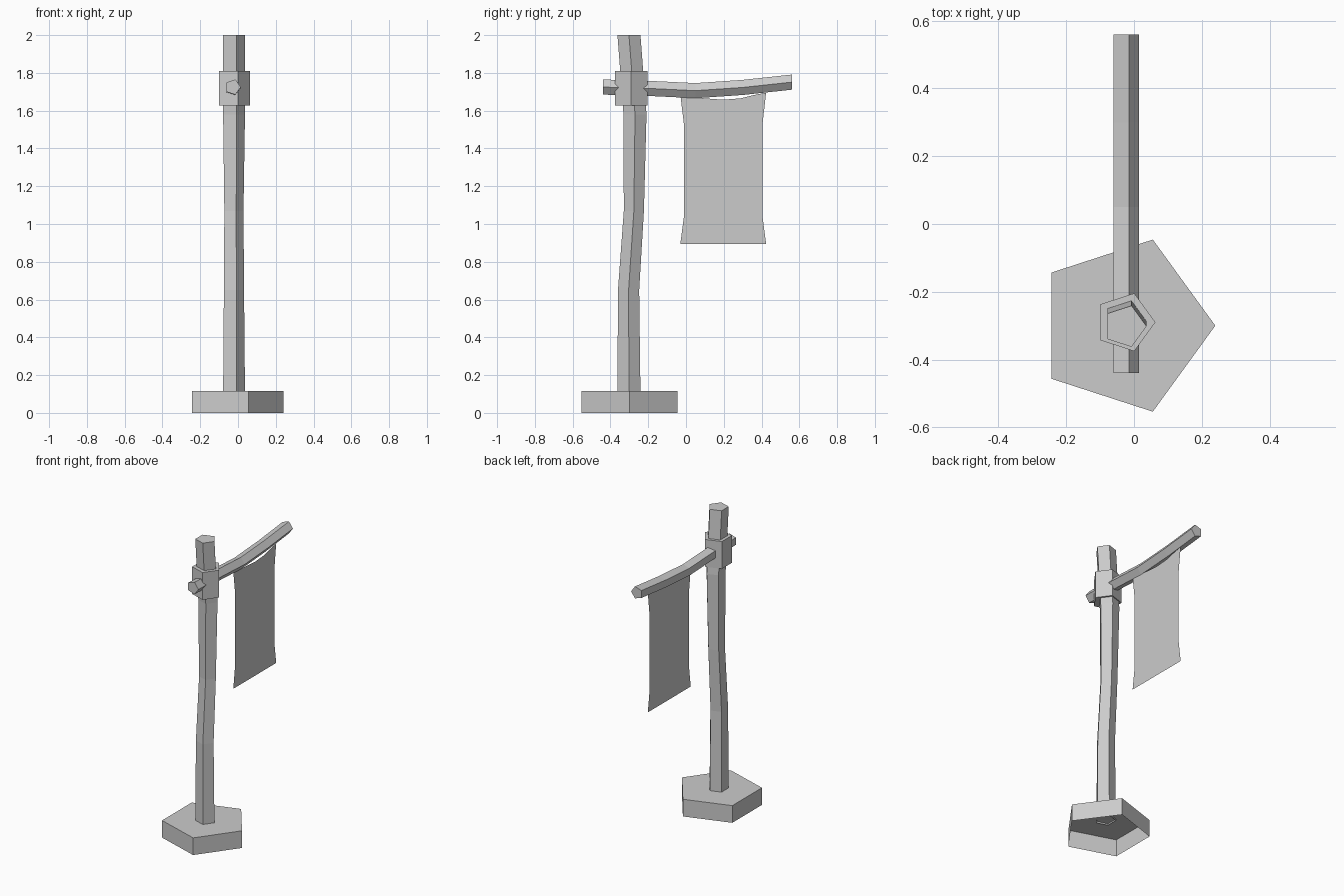
import bpy, bmesh
from math import cos, sin, tau

if "Cube" in bpy.data.objects:
    bpy.data.objects.remove(bpy.data.objects["Cube"])

CX = -0.027  # shared x of every five-sided part


def make_object(name, bm, recalc=True):
    if recalc:
        bmesh.ops.recalc_face_normals(bm, faces=bm.faces)
    me = bpy.data.meshes.new(name)
    bm.to_mesh(me)
    bm.free()
    ob = bpy.data.objects.new(name, me)
    bpy.context.collection.objects.link(ob)
    return ob


def five_sided(name, stations, along="z", cap_start=True):
    """Loft pentagons through (y, z, radius) stations, running along z or y."""
    bm = bmesh.new()
    rings = []
    for y, z, r in stations:
        ring = []
        for i in range(5):
            a, b = r * cos(i * tau / 5), r * sin(i * tau / 5)
            ring.append(bm.verts.new((CX + a, y + b, z) if along == "z"
                                     else (CX + a, y, z + b)))
        rings.append(ring)
    for lo, hi in zip(rings, rings[1:]):
        for i in range(5):
            j = (i + 1) % 5
            face = (lo[i], lo[j], hi[j], hi[i])
            bm.faces.new(face if along == "z" else face[::-1])
    bm.faces.new(rings[-1] if along == "z" else rings[-1][::-1])
    if cap_start:
        bm.faces.new(rings[0][::-1] if along == "z" else rings[0])
    return make_object(name, bm, recalc=False)


# Hollow foot, open underneath
five_sided("base", [(-0.30, 0.0, 0.267), (-0.30, 0.115, 0.267)], cap_start=False)

# Slightly crooked post
five_sided("post", [(-0.302, 0.105, 0.064), (-0.304, 0.65, 0.059),
                    (-0.276, 1.07, 0.056), (-0.270, 1.58, 0.064),
                    (-0.302, 2.0, 0.064)], cap_start=False)

# Collar binding post and crossbar
five_sided("collar", [(-0.29, 1.627, 0.09), (-0.29, 1.81, 0.09)])

# Sagging crossbar
five_sided("crossbar", [(-0.44, 1.725, 0.042), (-0.20, 1.718, 0.042),
                        (0.05, 1.706, 0.042), (0.30, 1.723, 0.042),
                        (0.56, 1.751, 0.042)], along="y")

# Hanging cloth: one flat sheet, pinched sides and a drooping top edge
columns = [(-1.0, 1.685), (-0.6, 1.668), (0.0, 1.658), (0.4, 1.665), (0.7, 1.682), (1.0, 1.695)]
rows = [(0.895, 0.227), (1.04, 0.208), (1.52, 0.207), (None, 0.227)]
bm = bmesh.new()
grid = [[bm.verts.new((CX + 0.013, 0.197 + u * half, top if z is None else z))
         for u, top in columns] for z, half in rows]
for lo, hi in zip(grid, grid[1:]):
    for i in range(len(columns) - 1):
        bm.faces.new((lo[i], lo[i + 1], hi[i + 1], hi[i]))
make_object("banner_cloth", bm, recalc=False)
